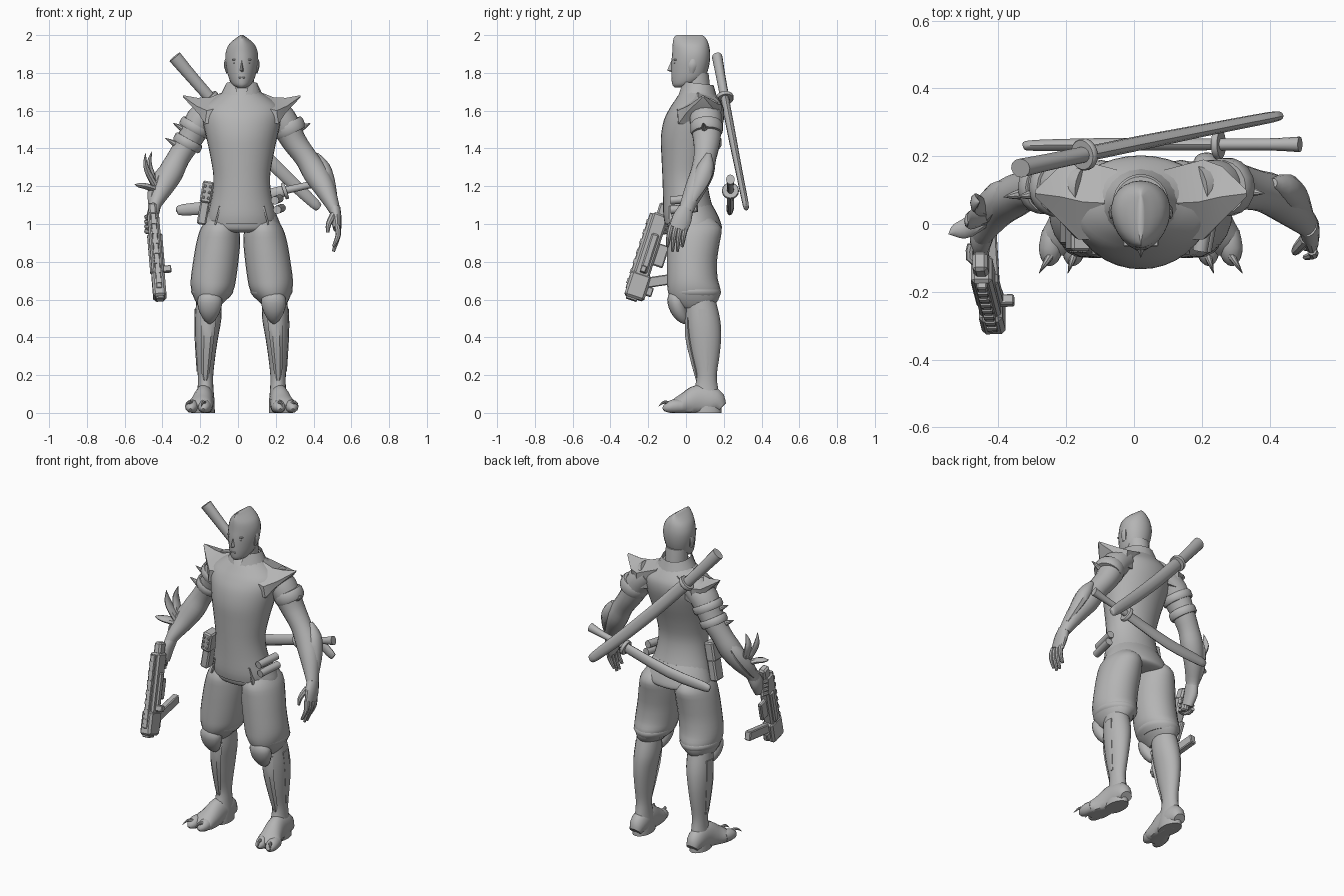
import bpy, bmesh, math
from mathutils import Vector, Matrix

CX = 0.02  # body mid-line
grey = bpy.data.materials.new("plain_grey")
grey.diffuse_color = (0.46, 0.46, 0.46, 1)


def finish(name, bm, smooth=True, angle=40):
    bmesh.ops.recalc_face_normals(bm, faces=bm.faces)
    me = bpy.data.meshes.new(name)
    bm.to_mesh(me)
    bm.free()
    ob = bpy.data.objects.new(name, me)
    bpy.context.collection.objects.link(ob)
    me.materials.append(grey)
    if smooth:
        bpy.ops.object.select_all(action='DESELECT')
        ob.select_set(True)
        bpy.context.view_layer.objects.active = ob
        bpy.ops.object.shade_smooth_by_angle(angle=math.radians(angle))
    return ob


def spline(rows, steps):
    """Catmull-Rom through rows of numbers."""
    if steps < 2:
        return [tuple(r) for r in rows]
    p = [rows[0]] + list(rows) + [rows[-1]]
    out = []
    for i in range(1, len(p) - 2):
        for k in range(steps):
            t = k / steps
            out.append(tuple(0.5 * (2*b + (c-a)*t + (2*a-5*b+4*c-d)*t*t + (3*b-a-3*c+d)*t**3)
                             for a, b, c, d in zip(p[i-1], p[i], p[i+1], p[i+2])))
    out.append(tuple(rows[-1]))
    return out


def skin(name, rings, smooth=True, angle=40):
    bm = bmesh.new()
    vs = [[bm.verts.new(c) for c in r] for r in rings]
    n = len(vs[0])
    for a, b in zip(vs, vs[1:]):
        for i in range(n):
            bm.faces.new((a[i], a[(i+1) % n], b[(i+1) % n], b[i]))
    bm.faces.new(vs[0])
    bm.faces.new(vs[-1][::-1])
    return finish(name, bm, smooth, angle)


def column(name, rows, n=24, steps=3, egg=0.0):
    """Level rings from rows (x, z, half width, front y, back y)."""
    rings = []
    for x, z, r, f, b in spline(rows, steps):
        ring = []
        for i in range(n):
            a = 2 * math.pi * i / n
            s = math.sin(a)
            ring.append((x + r*math.cos(a)*(1 + egg*s), (f+b)/2 + (b-f)/2*s, z))
        rings.append(ring)
    return skin(name, rings)


def tube(name, rows, n=14, steps=3, ref=(0, 1, 0), floor=False, angle=40):
    """Rings square to a path; rows (x, y, z, r across, r along ref)."""
    pts = spline(rows, steps)
    rings = []
    for i, p in enumerate(pts):
        t = Vector(pts[min(i+1, len(pts)-1)][:3]) - Vector(pts[max(i-1, 0)][:3])
        u = t.cross(Vector(ref)).normalized()
        v = u.cross(t).normalized()
        ring = []
        for k in range(n):
            a = 2 * math.pi * k / n
            c = Vector(p[:3]) + u*math.cos(a)*max(p[3], .001) + v*math.sin(a)*max(p[4], .001)
            if floor:
                c.z = max(c.z, 0)
            ring.append(c)
        rings.append(ring)
    return skin(name, rings, angle=angle)


def box(name, loc, size, mat=Matrix(), bevel=0.0):
    bm = bmesh.new()
    bmesh.ops.create_cube(bm, size=1, matrix=mat @ Matrix.Translation(loc) @ Matrix.Diagonal((*size, 1)))
    if bevel:
        bmesh.ops.bevel(bm, geom=bm.edges[:], offset=bevel, segments=1, affect='EDGES')
    return finish(name, bm, False)


def spike(name, base, tip, r, bend=(0, 0, 0)):
    mid = (Vector(base) + Vector(tip)) / 2 + Vector(bend)
    return tube(name, [(*base, r, r), (*mid, r*.65, r*.65), (*tip, .001, .001)], n=8, ref=(.3, .5, .81))


def band(name, a, b, r, n=18):
    """Raised ring around a limb, from a to b."""
    a, b = Vector(a), Vector(b)
    return tube(name, [(*a, r*.93, r*.93), (*a.lerp(b, .2), r, r), (*a.lerp(b, .8), r, r),
                       (*b, r*.93, r*.93)], n, 1)


# Jacket with a slightly flared hem, and hips
column("jacket", [(CX, 1.0, .185, -.112, .172), (CX, 1.05, .18, -.12, .156), (CX, 1.15, .157, -.122, .125),
                  (CX, 1.25, .15, -.125, .115), (CX, 1.36, .167, -.13, .14), (CX, 1.46, .188, -.133, .175),
                  (CX, 1.55, .208, -.117, .2), (CX, 1.61, .212, -.088, .2), (CX, 1.65, .17, -.062, .182),
                  (CX, 1.69, .112, -.035, .155), (CX, 1.72, .075, -.01, .14)], 32)
column("hips", [(CX, .955, .12, -.06, .15), (CX, .965, .18, -.085, .18), (CX, .985, .207, -.098, .19),
                (CX, 1.04, .188, -.105, .172), (CX, 1.1, .16, -.1, .14)], 28)

# Neck and head
column("neck", [(CX, 1.6, .07, 0, .13), (CX, 1.7, .064, -.005, .13), (CX, 1.8, .064, 0, .12)], 18)
column("head", [(CX, 1.722, .022, -.06, .0), (CX, 1.737, .047, -.072, .04), (CX, 1.77, .067, -.077, .095),
                (CX, 1.81, .078, -.078, .115), (CX, 1.86, .086, -.077, .126), (CX, 1.905, .085, -.073, .128),
                (CX, 1.945, .071, -.071, .122), (CX, 1.972, .046, -.068, .112), (CX, 1.99, .022, -.062, .1),
                (CX, 2.0, .008, -.05, .085)], 24, 3, .15)
skin("nose", [[(CX - w, -.06, z), (CX, y, z), (CX + w, -.06, z)]
              for w, y, z in ((.008, -.077, 1.865), (.017, -.1, 1.813), (.012, -.076, 1.803))])
box("lips", (CX, -.069, 1.775), (.034, .018, .01), bevel=.004)
# Stand-up collar, open at the front
bm = bmesh.new()
rows = []
for z, rx, ry, cy, gap in ((1.6, .16, .13, .06, .04), (1.67, .12, .105, .06, .15), (1.755, .082, .086, .06, .5)):
    rows.append([bm.verts.new((CX + rx*math.sin(a), cy - ry*math.cos(a), z - .01*(1 - math.cos(a))*(z > 1.7)))
                 for a in (gap + (2*math.pi - 2*gap)*i/20 for i in range(21))])
for a, b in zip(rows, rows[1:]):
    for i in range(20):
        bm.faces.new((a[i], a[i+1], b[i+1], b[i]))
bmesh.ops.solidify(bm, geom=bm.faces[:], thickness=.008)
finish("collar", bm)

for s, side in ((-1, "right"), (1, "left")):
    def X(d):
        return CX + s * d
    # Face details
    tube(side + "_ear", [(X(.076), .03, 1.8, .007, .012), (X(.086), .035, 1.84, .009, .022),
                         (X(.084), .04, 1.872, .005, .012)], 10)
    box(side + "_brow", (X(.034), -.057, 1.87), (.036, .018, .008), bevel=.003)
    box(side + "_eye", (X(.033), -.057, 1.852), (.022, .012, .007), bevel=.003)
    # Pointed shoulder wing
    skin(side + "_shoulder_wing",
         [[(X(.07), -.05, 1.63), (X(.07), .06, 1.71), (X(.07), .16, 1.67), (X(.07), .15, 1.55), (X(.07), -.05, 1.55)],
          [(X(.185), -.045, 1.6), (X(.17), .065, 1.67), (X(.185), .19, 1.63), (X(.195), .18, 1.53), (X(.195), -.04, 1.53)],
          [(X(.24), .01, 1.625), (X(.235), .08, 1.668), (X(.24), .17, 1.635), (X(.23), .165, 1.585), (X(.23), .0, 1.585)],
          [(X(.312), .08, 1.676), (X(.312), .09, 1.682), (X(.312), .1, 1.676), (X(.31), .095, 1.67), (X(.31), .085, 1.67)]],
         True, 35)
    # Hem slit
    box(side + "_hem_slit", (X(.128), -.075, 1.045), (.008, .03, .1),
        Matrix.Translation((X(.128), 0, 1.045)) @ Matrix.Rotation(-s*.25, 4, 'Y') @ Matrix.Translation((-X(.128), 0, -1.045)))
    # Baggy trouser leg
    column(side + "_trouser_leg",
           [(X(.11), 1.04, .06, -.05, .13), (X(.116), .98, .1, -.095, .187), (X(.125), .9, .116, -.1, .178),
            (X(.138), .8, .12, -.1, .164), (X(.15), .71, .12, -.1, .168), (X(.155), .655, .113, -.098, .182),
            (X(.162), .61, .092, -.085, .176), (X(.17), .575, .066, -.055, .155), (X(.172), .555, .05, -.03, .14)])
    column(side + "_cuff_fold", [(X(.157), .605, .085, -.07, .17), (X(.157), .64, .112, -.09, .186),
                                 (X(.155), .675, .1, -.07, .166)])
    # Knee pad
    tube(side + "_knee_pad", [(X(.165), -.06, .655, .015, .015), (X(.168), -.055, .61, .062, .045),
                              (X(.17), -.04, .55, .06, .045), (X(.17), -.015, .5, .035, .03),
                              (X(.17), 0, .475, .008, .01)], 16)
    # Lower leg, shin guard and side plate
    column(side + "_lower_leg",
           [(X(.172), .62, .066, 0, .15), (X(.178), .5, .07, 0, .18), (X(.186), .4, .061, .012, .186),
            (X(.19), .3, .05, .03, .177), (X(.192), .2, .041, .055, .163), (X(.192), .13, .042, .045, .17),
            (X(.194), .06, .05, .02, .185), (X(.195), 0, .052, .02, .188)], 20)
    tube(side + "_shin_guard", [(X(.172), .01, .53, .04, .015), (X(.182), .012, .4, .035, .018),
                                (X(.192), .05, .22, .022, .012), (X(.192), .06, .17, .01, .006)], 6)
    tube(side + "_calf_plate", [(X(.24), .09, .55, .01, .03), (X(.243), .1, .42, .008, .025),
                                (X(.233), .11, .22, .006, .008)], 6)
    # Foot with two broad clawed toes
    tube(side + "_foot", [(X(.195), .19, .03, .035, .03), (X(.195), .15, .06, .05, .07), (X(.2), .07, .065, .053, .085),
                          (X(.212), 0, .045, .062, .064), (X(.226), -.05, .032, .07, .045),
                          (X(.23), -.085, .02, .05, .024)], 18, 3, (0, 0, 1), True)
    for k, (d, e) in enumerate(((.197, .215), (.265, .3))):
        tube(f"{side}_toe_{k}", [(X(d-.004), -.02, .035, .03, .034), (X(d), -.07, .034, .036, .036),
                                 (X(d+.004), -.105, .024, .026, .024), (X(d+.006), -.118, .015, .01, .01)],
             12, 2, (0, 0, 1), True)
        spike(f"{side}_toe_claw_{k}", (X(d), -.09, .05), (X(e), -.145, .035), .012, (0, 0, .014))

# Arms
tube("left_arm", [(.17, .1, 1.61, .075, .08), (.235, .105, 1.55, .078, .085), (.295, .11, 1.44, .066, .072),
                  (.36, .1, 1.35, .06, .06), (.41, .085, 1.27, .066, .062), (.458, .05, 1.19, .056, .055),
                  (.5, .01, 1.1, .036, .042), (.512, 0, 1.07, .03, .04)], 18)
tube("right_arm", [(-.13, .1, 1.61, .075, .08), (-.2, .105, 1.55, .078, .085), (-.26, .11, 1.44, .066, .072),
                   (-.315, .1, 1.35, .06, .06), (-.357, .08, 1.27, .066, .062), (-.4, .045, 1.19, .056, .055),
                   (-.437, -.01, 1.11, .036, .042), (-.447, -.03, 1.07, .03, .04)], 18)
# Upper-arm bands and forearm guards
band("left_arm_band", (.258, .108, 1.535), (.285, .11, 1.48), .086)
spike("left_band_tip", (.32, .1, 1.5), (.385, .09, 1.535), .02)
for k, z in enumerate((1.53, 1.45)):
    x = -.215 - .04 * k
    band(f"right_arm_band_{k}", (x, .108, z), (x - .022, .11, z - .04), .088 - .008*k)
    spike(f"right_band_tip_{k}", (x - .07, .09, z - .03), (x - .13, .08, z + .005), .018)
tube("left_elbow_guard", [(.41, .12, 1.37, .015, .015), (.447, .105, 1.3, .04, .045), (.48, .075, 1.22, .035, .045),
                          (.517, .03, 1.12, .012, .02)], 10)
tube("right_forearm_guard", [(-.365, .11, 1.33, .015, .02), (-.405, .08, 1.26, .035, .045), (-.445, .03, 1.17, .034, .042),
                             (-.465, -.01, 1.1, .01, .02)], 10)
# Blades on the right forearm
for k, (mid, tip) in enumerate((((-.465, .06, 1.29), (-.455, .065, 1.385)), ((-.475, .015, 1.27), (-.49, .0, 1.375)),
                                ((-.49, -.01, 1.2), (-.547, -.03, 1.21)))):
    mid, tip = Vector(mid), Vector(tip)
    knee = mid.lerp(tip, .5) + Vector((-.008, 0, 0))
    tube(f"forearm_blade_{k}", [(-.425, .035, 1.18, .02, .03), (*mid, .016, .03), (*knee, .011, .02),
                                (*tip, .001, .001)], 8)

# Hands
tube("left_palm", [(.512, 0, 1.085, .03, .04), (.52, -.02, 1.03, .028, .052), (.525, -.04, .975, .022, .05)], 14)
for k in range(4):
    y, drop = .0 - .026*k, (.0, .025, .025, .0)[k]
    tube(f"left_finger_{k}", [(.525, y, .99, .015, .015), (.53, y - .012, .94, .014, .014),
                              (.505, y - .02, .88 - drop, .008, .008)], 8)
tube("left_thumb", [(.505, -.045, 1.05, .018, .018), (.48, -.075, 1.0, .015, .015), (.475, -.085, .955, .008, .008)], 8)
tube("right_palm", [(-.44, -.02, 1.09, .03, .04), (-.452, -.045, 1.04, .032, .048), (-.452, -.075, .98, .026, .04)], 14)
for k in range(4):
    z = 1.04 - .025*k
    tube(f"right_finger_{k}", [(-.48, -.06, z, .012, .012), (-.485, -.1, z - .005, .012, .012),
                               (-.45, -.12, z - .01, .011, .011), (-.42, -.1, z - .01, .008, .008)], 8, 2, (0, 0, 1))

# Gun, laid out along its own axis: z to the muzzle, y to the top rail
ax = Vector((.04, -.155, -.475)).normalized()
side_v = Vector((1, 0, 0)) - ax * ax.x
side_v.normalize()
G = Matrix((side_v, ax.cross(side_v), ax)).transposed().to_4x4()
G.translation = (-.452, -.125, 1.07)
up = 1 if G.col[1].y < 0 else -1
for name, c, z, size, b in (
        ("gun_receiver", 0, .2, (.062, .085, .36), .01), ("gun_stock", -.005, .01, (.045, .06, .1), .01),
        ("gun_barrel_housing", 0, .42, (.07, .11, .14), .012), ("gun_muzzle", .01, .492, (.045, .06, .02), .004),
        ("gun_rail", .047, .24, (.03, .025, .42), .004), ("gun_side_plate", -.005, .24, (.08, .04, .22), .008),
        ("gun_grip", -.06, .08, (.032, .06, .045), .008), ("gun_guard", -.065, .23, (.025, .06, .12), .006),
        ("gun_foregrip", -.06, .43, (.03, .05, .05), .005)):
    box(name, (0, up * c, z), size, G, b)
for k in range(7):
    box(f"gun_rail_tooth_{k}", (0, up*.06, .08 + .055*k), (.03, .008, .025), G)
box("gun_side_knob", (.05, 0, .33), (.045, .03, .035), G, .004)
# Long magazine reaching backwards
M = Matrix.Translation((-.42, -.1, .705)) @ Matrix.Rotation(.15, 4, 'X') @ Matrix.Rotation(.06, 4, 'Z')
box("gun_magazine", (0, 0, 0), (.038, .22, .055), M, .005)

# Long sword slung across the back
a, b = Vector((-.335, .165, 1.885)), Vector((.43, .32, 1.085))
P = [a.lerp(b, t) + Vector((.6, 0, .6)) * .09 * t * (t - 1) for t in (0, .12, .25, .27, .5, .75, .97, 1)]
tube("long_sword_handle", [(*P[0], .036, .028), (*P[1], .032, .025), (*P[2], .03, .024)], 12)
band("long_sword_guard", P[2], P[3], .047, 18)
tube("long_sword_sheath", [(*P[3], .036, .022), (*P[4], .036, .021), (*P[5], .034, .018),
                           (*P[6], .028, .016), (*P[7], .012, .01)], 10)
# Short sword across the lower back
tube("short_sword_sheath", [(-.325, .23, 1.07, .01, .01), (-.29, .232, 1.075, .03, .017), (-.05, .235, 1.1, .035, .02),
                            (.245, .235, 1.175, .03, .018)], 10)
tube("short_sword_handle", [(.25, .235, 1.178, .02, .018), (.4, .235, 1.212, .019, .018), (.49, .235, 1.236, .027, .023)], 12)
band("short_sword_guard", (.24, .235, 1.172), (.258, .235, 1.178), .045, 16)
# Hip tubes and hip pouch
for k, z in enumerate((1.125, 1.075)):
    tube(f"hip_tube_{k}", [(.195 + .012*k, -.08, z, .022, .022), (.22 + .012*k, .06, z + .01, .022, .022)], 12, 1, (0, 0, 1))
M = Matrix.Translation((-.175, -.035, 1.11)) @ Matrix.Rotation(math.radians(10), 4, 'Y')
box("hip_pouch", (0, 0, .06), (.06, .09, .115), M, .008)
box("hip_holster", (0, .01, -.05), (.05, .075, .13), M, .008)
for k in range(6):
    box(f"pouch_stud_{k}", (-.014 + .028*(k % 2), -.047, .03 + .03*(k//2)), (.014, .008, .014), M, .003)
